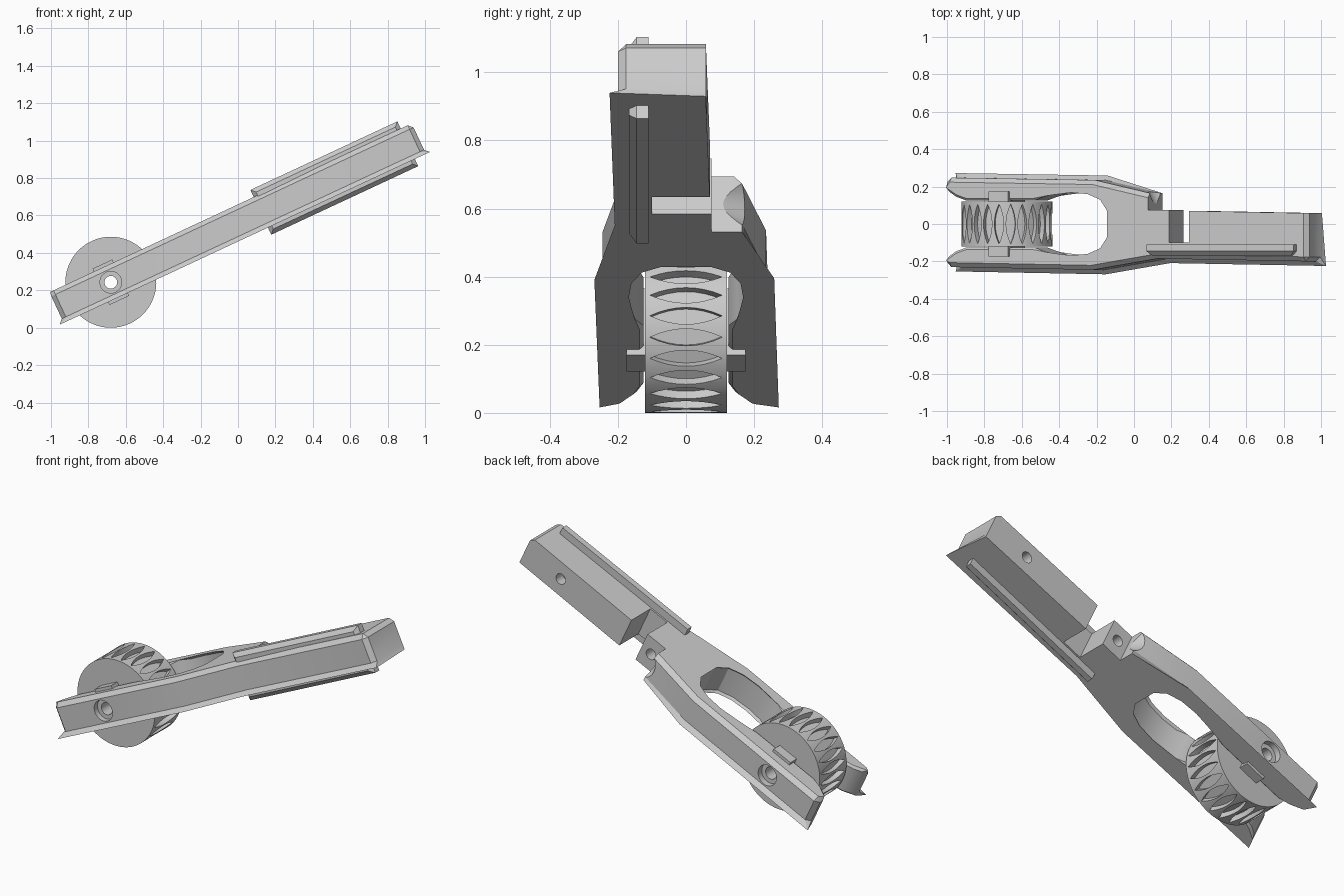
import bpy, bmesh
from math import radians, sin, cos, pi
from mathutils import Matrix

old = bpy.data.objects.get("Cube")
if old:
    bpy.data.objects.remove(old, do_unlink=True)

gray = bpy.data.materials.new("plain_gray")
gray.use_nodes = True
COLOUR = (0.6, 0.6, 0.6, 1)
gray.diffuse_color = COLOUR
gray.node_tree.nodes["Principled BSDF"].inputs["Base Color"].default_value = COLOUR

# Parts are built along the handle axis, with the axle at the origin, then tilted
TILT = Matrix.Translation((-0.68, 0, 0.243)) @ Matrix.Rotation(radians(-25), 4, 'Y')
HALF = 0.09


def make(name, bm):
    bmesh.ops.recalc_face_normals(bm, faces=bm.faces)
    mesh = bpy.data.meshes.new(name)
    bm.to_mesh(mesh)
    bm.free()
    mesh.materials.append(gray)
    ob = bpy.data.objects.new(name, mesh)
    bpy.context.collection.objects.link(ob)
    ob.matrix_world = TILT
    return ob


def add_rod(bm, u, y1, y2, r1, r2=None, segments=32):
    """Cylinder or cone across the handle, from y1 to y2."""
    m = Matrix.Translation((u, (y1 + y2) / 2, 0)) @ Matrix.Rotation(-pi / 2, 4, 'X')
    bmesh.ops.create_cone(bm, cap_ends=True, segments=segments, radius1=r1,
                          radius2=r1 if r2 is None else r2, depth=y2 - y1, matrix=m)


def add_box(bm, lo, hi):
    size = [b - a for a, b in zip(lo, hi)]
    mid = [(a + b) / 2 for a, b in zip(lo, hi)]
    m = Matrix.Translation(mid) @ Matrix.Diagonal((*size, 1))
    bmesh.ops.create_cube(bm, size=1, matrix=m)


def cut(ob, bm):
    """Subtract a helper shape and remove it again."""
    tool = make("cutter", bm)
    tool.hide_render = True
    mod = ob.modifiers.new("cut", 'BOOLEAN')
    mod.operation = 'DIFFERENCE'
    mod.solver = 'EXACT'
    mod.object = tool
    select(ob)
    bpy.ops.object.modifier_apply(modifier=mod.name)
    bpy.data.objects.remove(tool, do_unlink=True)


def select(ob):
    bpy.context.view_layer.update()
    for other in bpy.context.selected_objects:
        other.select_set(False)
    ob.select_set(True)
    bpy.context.view_layer.objects.active = ob


def smooth(ob):
    select(ob)
    bpy.ops.object.shade_smooth_by_angle(angle=radians(25))


# Forked handle: outer outline, then the opening for the wheel
outer = [(-0.32, -0.23), (0.54, -0.245), (0.92, -0.185), (1.817, -0.2),
         (1.817, 0.058), (1.116, 0.07), (1.116, -0.1), (1.0, -0.1), (1.0, 0.075),
         (0.875, 0.075), (0.875, 0.165), (0.55, 0.235), (-0.32, 0.248)]
half_inner = [(-0.32, 0.2), (-0.3, 0.17), (-0.26, 0.145), (-0.2, 0.125), (0.2, 0.125),
              (0.27, 0.15), (0.33, 0.17), (0.42, 0.18), (0.52, 0.172), (0.6, 0.14),
              (0.645, 0.075)]
inner = half_inner + [(u, -y) for u, y in reversed(half_inner)]
outline = outer + inner
n, first = len(outline), len(outer)

bm = bmesh.new()
rings = [[bm.verts.new((u, y, w)) for u, y in outline] for w in (-HALF, HALF)]
for ring in rings:
    bm.faces.new(ring)
for i in range(n):
    j = (i + 1) % n
    bm.faces.new((rings[0][i], rings[0][j], rings[1][j], rings[1][i]))


def rim(indices):
    return [bm.edges.get((r[i], r[(i + 1) % n])) for r in rings for i in indices]


outside = rim([n - 1, 0, 1, 2, 3, 10, 11, 12])
outside += [bm.edges.get((rings[0][i], rings[1][i])) for i in (0, 3, 12)]
bmesh.ops.bevel(bm, geom=rim(range(first + 1, n - 2)), offset=0.012,
                segments=1, affect='EDGES')
bmesh.ops.bevel(bm, geom=[e for e in outside if e.is_valid], offset=0.024,
                segments=1, affect='EDGES')
frame = make("forked_handle", bm)

# Axle bore with counterbores, pivot hole, pivot relief and handle hole
for u, y1, y2, r1, r2 in [(0, -0.4, 0.4, 0.034, None), (0, -0.4, -0.205, 0.058, None),
                          (0, 0.21, 0.4, 0.058, None), (0.935, 0.01, 0.2, 0.03, None),
                          (0.935, 0.1, 0.2, 0.055, 0.11), (1.57, 0.0, 0.2, 0.03, None)]:
    bm = bmesh.new()
    add_rod(bm, u, y1, y2, r1, r2)
    cut(frame, bm)
smooth(frame)

# Side flange along the grip
bm = bmesh.new()
add_box(bm, (0.885, -0.168, -0.132), (1.752, -0.11, 0.132))
front = [e for e in bm.edges if all(v.co.y < -0.15 for v in e.verts)]
bmesh.ops.bevel(bm, geom=front, offset=0.023, segments=1, affect='EDGES')
make("grip_flange", bm)

# Wheel with leaf-shaped grooves around the tread
RADIUS, WIDTH, GROOVES, STEPS = 0.243, 0.12, 24, 8
bm = bmesh.new()
add_rod(bm, 0, -WIDTH, WIDTH, RADIUS, segments=96)
wheel = make("wheel", bm)
bm = bmesh.new()
for k in range(GROOVES):
    turn = Matrix.Rotation(2 * pi * k / GROOVES, 4, 'Y')
    leaf = []
    for s in range(2 * STEPS):
        a = pi * s / STEPS
        t = -1 + 2 * (s if s <= STEPS else 2 * STEPS - s) / STEPS
        side = 1 if sin(a) > 0 else -1
        leaf.append((0.025 * (1 - t * t) * side, 0.106 * t))
    low, high = [[bm.verts.new(turn @ Matrix.Translation((x, y, r)).translation)
                  for x, y in leaf] for r in (RADIUS - 0.03, RADIUS + 0.02)]
    bm.faces.new(low)
    bm.faces.new(high)
    for i in range(len(leaf)):
        j = (i + 1) % len(leaf)
        bm.faces.new((low[i], low[j], high[j], high[i]))
cut(wheel, bm)

# Key bar through the hub
bm = bmesh.new()
add_box(bm, (-0.058, -0.175, -0.107), (0.058, 0.175, 0.107))
key = make("hub_key", bm)

for part in (wheel, key):
    bm = bmesh.new()
    add_rod(bm, 0, -0.4, 0.4, 0.034)
    cut(part, bm)
    smooth(part)
